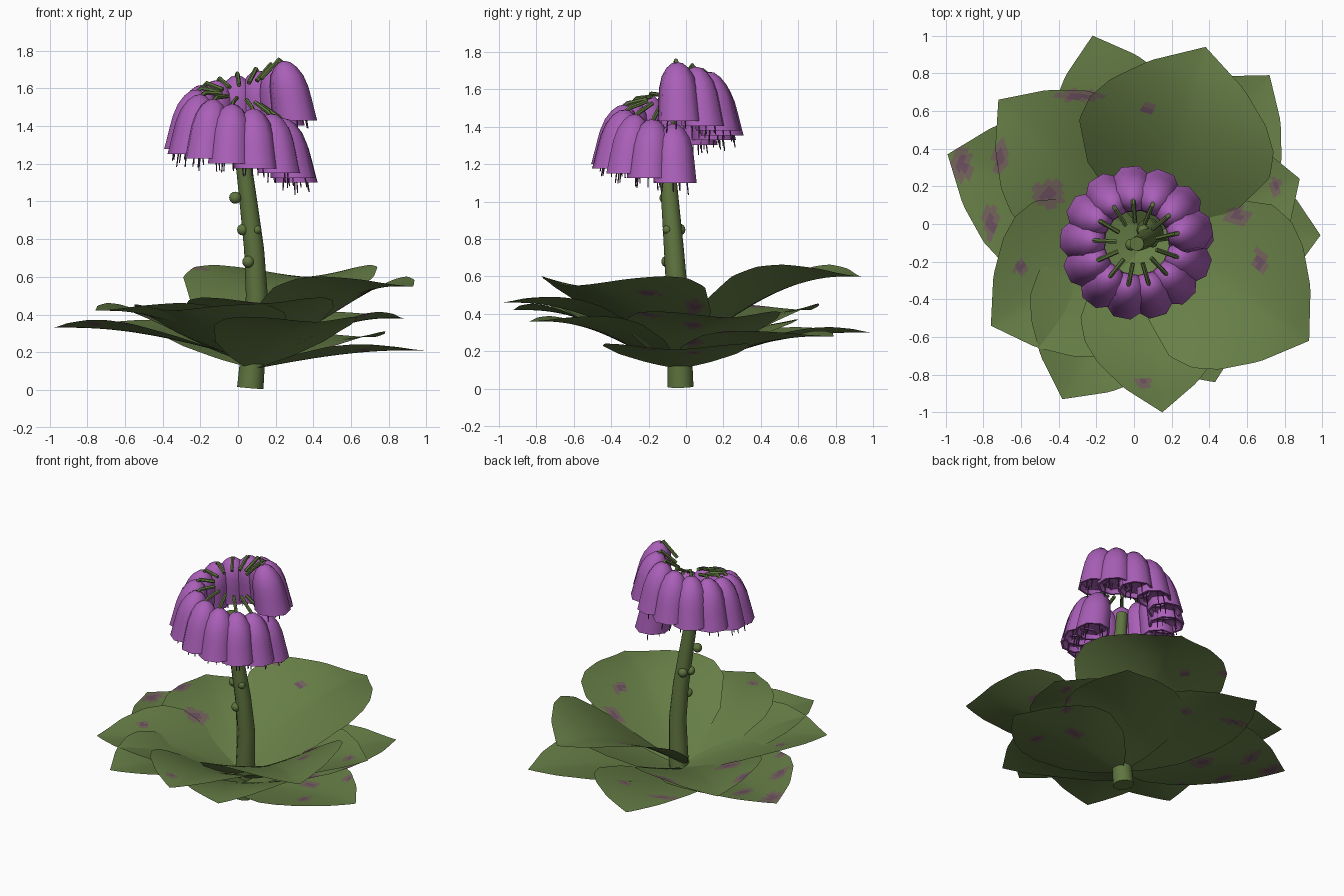
import bpy, math, random
from mathutils import Vector

if "Cube" in bpy.data.objects:
    bpy.data.objects.remove(bpy.data.objects["Cube"])

random.seed(4)


def material(name, rgb):
    m = bpy.data.materials.new(name)
    m.diffuse_color = (*rgb, 1)
    m.use_nodes = True
    m.node_tree.nodes["Principled BSDF"].inputs["Base Color"].default_value = m.diffuse_color
    return m


GREEN = material("leaf green", (0.135, 0.21, 0.062))
STEM = material("stem green", (0.115, 0.178, 0.05))
MAUVE = material("mauve spot", (0.17, 0.125, 0.105))
DARK = material("dark spot", (0.15, 0.08, 0.115))
PURPLE = material("petal purple", (0.40, 0.115, 0.48))
STAMEN = material("stamen purple", (0.12, 0.045, 0.13))


def make(name, verts, faces, mats, angle=50):
    mesh = bpy.data.meshes.new(name)
    mesh.from_pydata([tuple(v) for v in verts], [], faces)
    for m in mats:
        mesh.materials.append(m)
    ob = bpy.data.objects.new(name, mesh)
    bpy.context.collection.objects.link(ob)
    bpy.ops.object.select_all(action='DESELECT')
    ob.select_set(True)
    bpy.context.view_layer.objects.active = ob
    bpy.ops.object.shade_smooth_by_angle(angle=math.radians(angle))
    return ob


def loft(rings):
    """Join equal vertex rings into a capped skin."""
    n = len(rings[0])
    verts = [v for r in rings for v in r]
    faces = [(k * n + i, k * n + (i + 1) % n, (k + 1) * n + (i + 1) % n, (k + 1) * n + i)
             for k in range(len(rings) - 1) for i in range(n)]
    faces.append(tuple(reversed(range(n))))
    faces.append(tuple(range(len(verts) - n, len(verts))))
    return verts, faces


def tube(points, radii, n):
    """Rings swept along a path."""
    pts = [Vector(p) for p in points]
    rings = []
    for k, p in enumerate(pts):
        d = (pts[min(k + 1, len(pts) - 1)] - pts[max(k - 1, 0)]).normalized()
        q = Vector((0, 0, 1)).rotation_difference(d)
        rings.append([p + q @ Vector((radii[k] * math.cos(a), radii[k] * math.sin(a), 0))
                      for a in (2 * math.pi * i / n for i in range(n))])
    return loft(rings)


def merge(parts):
    verts, faces = [], []
    for v, f in parts:
        o = len(verts)
        verts += v
        faces += [tuple(i + o for i in p) for p in f]
    return verts, faces


def interp(table, t):
    for (a, va), (b, vb) in zip(table, table[1:]):
        if t <= b:
            return va + (vb - va) * (t - a) / (b - a)
    return table[-1][1]


# Stem: tapered, leaning tube
make("stem", *tube([(0.065, -0.03, 0.01), (0.085, -0.035, 0.25), (0.1, -0.047, 0.5),
                    (0.085, -0.065, 0.75), (0.055, -0.085, 1.0), (0.03, -0.1, 1.2),
                    (0.015, -0.105, 1.36)],
                   [0.07, 0.064, 0.058, 0.053, 0.047, 0.042, 0.038], 12), [STEM])

# Stem buds
for i, (p, r) in enumerate([((-0.015, -0.11, 1.02), 0.032), ((0.025, -0.09, 0.85), 0.03),
                            ((0.05, -0.035, 0.85), 0.032), ((0.1, -0.1, 0.85), 0.025),
                            ((0.055, -0.1, 0.68), 0.032)]):
    bpy.ops.mesh.primitive_uv_sphere_add(segments=12, ring_count=8, radius=r, location=p)
    bud = bpy.context.object
    bud.name = f"stem_bud_{i + 1}"
    bud.data.materials.append(STEM)
    bpy.ops.object.shade_smooth()

# Leaves: broad cupped blades from the stem, spotted by position
SPOTS = [(-0.92, 0.32, 0.06, 0.10), (-0.71, 0.36, 0.04, 0.10), (-0.76, 0.01, 0.04, 0.09),
         (-0.45, 0.16, 0.085, 0.075), (-0.29, 0.68, 0.13, 0.03), (-0.6, -0.23, 0.045, 0.04),
         (0.07, 0.61, 0.045, 0.03), (0.55, 0.04, 0.07, 0.05), (0.67, -0.2, 0.035, 0.07),
         (0.75, 0.2, 0.03, 0.05), (0.05, -0.84, 0.05, 0.025)]
WIDTH = [(0, 0.03), (0.1, 0.22), (0.25, 0.42), (0.45, 0.53), (0.58, 0.51), (0.7, 0.43),
         (0.85, 0.26), (1, 0)]
# tip x, y, z, width factor, base height
LEAVES = [(0.38, 0.94, 0.60, 1.0, 0.19), (0.93, -0.62, 0.55, 0.92, 0.18),
          (-0.99, 0.37, 0.33, 0.85, 0.16), (0.15, -1.0, 0.46, 0.75, 0.15),
          (-0.38, -0.93, 0.42, 0.8, 0.14), (-0.76, -0.54, 0.42, 0.85, 0.16),
          (-0.72, 0.66, 0.42, 0.8, 0.15), (0.88, 0.24, 0.38, 0.8, 0.13),
          (0.99, -0.06, 0.21, 0.75, 0.11), (0.72, 0.79, 0.28, 0.75, 0.12),
          (-0.22, 1.0, 0.30, 0.75, 0.12), (0.43, -0.84, 0.36, 0.75, 0.11)]
ROWS, COLS = 36, 30
for k, (tx, ty, tz, wide, z0) in enumerate(LEAVES):
    base = Vector((0.08, -0.04))
    axis = Vector((tx, ty)) - base
    side = Vector((-axis.y, axis.x)).normalized()
    verts = []
    for r in range(ROWS + 1):
        t = r / ROWS
        w = interp(WIDTH, t) * wide
        z = z0 + (tz - z0) * math.sin(min(1, t * 1.1) * math.pi / 2)
        for c in range(COLS + 1):
            s = (2 * c / COLS - 1) * w
            p = base + axis * t + side * s
            verts.append((p.x, p.y, z + 0.32 * abs(s) ** 1.5 * (0.4 + tz)))
    n = COLS + 1
    faces = [(r * n + c + 1, r * n + c, (r + 1) * n + c, (r + 1) * n + c + 1)
             for r in range(ROWS) for c in range(COLS)]
    leaf = make(f"leaf_{k + 1}", verts, faces, [GREEN, MAUVE, DARK])
    for f in leaf.data.polygons:
        d = min(((f.center.x - x) / a) ** 2 + ((f.center.y - y) / b) ** 2
                for x, y, a, b in SPOTS)
        f.material_index = 2 if d < 0.25 else 1 if d < 1 else 0

# Bell flowers: descending spiral ring around the stem top
CX, CY, COUNT = 0.015, -0.1, 14
# radius, height; starts inside the mouth
BELL = [(0.01, 0.04), (0.09, 0.03), (0.106, 0.0), (0.12, 0.0), (0.117, 0.03), (0.11, 0.12),
        (0.104, 0.18), (0.088, 0.24), (0.06, 0.285), (0.03, 0.31), (0.008, 0.315)]
for i in range(COUNT):
    u = i / (COUNT - 1)
    a = math.radians(13 + 355 * u)
    bottom = 1.43 - 0.33 * u
    out = Vector((math.cos(a), math.sin(a), 0))
    across = Vector((-out.y, out.x, 0))
    hub = Vector((CX, CY, 0))

    def place(r, s, z):
        return hub + out * r + across * s + Vector((0, 0, z))

    rings = []
    for rad, h in BELL:
        rings.append([place(0.295 - 0.18 * h + rad * math.cos(b), rad * math.sin(b), bottom + h)
                      for b in (math.pi * (2 * j + 1) / 8 for j in range(8))])
    make(f"bell_{i + 1}", *loft(rings), [PURPLE])

    # Stamens below the mouth
    parts = []
    for j in range(5):
        b = 2 * math.pi * j / 5 + random.random()
        r, s = 0.06 * math.cos(b), 0.06 * math.sin(b)
        drop = random.uniform(0.035, 0.07)
        parts.append(tube([place(0.29 + r, s, bottom + 0.05),
                           place(0.295 + r * 1.2, s * 1.2, bottom - drop)],
                          [0.005, 0.003], 5))
    make(f"stamens_{i + 1}", *merge(parts), [STAMEN])

    # Stalk from the bell crown in toward the stem
    top = bottom + 0.31
    inner = 0.45 * top + 0.55 * 1.58
    make(f"stalk_{i + 1}", *tube([place(0.25, 0, top - 0.02), place(0.21, 0, top + 0.015),
                                  place(0.11, 0, inner)], [0.011, 0.012, 0.012], 6), [STEM])
